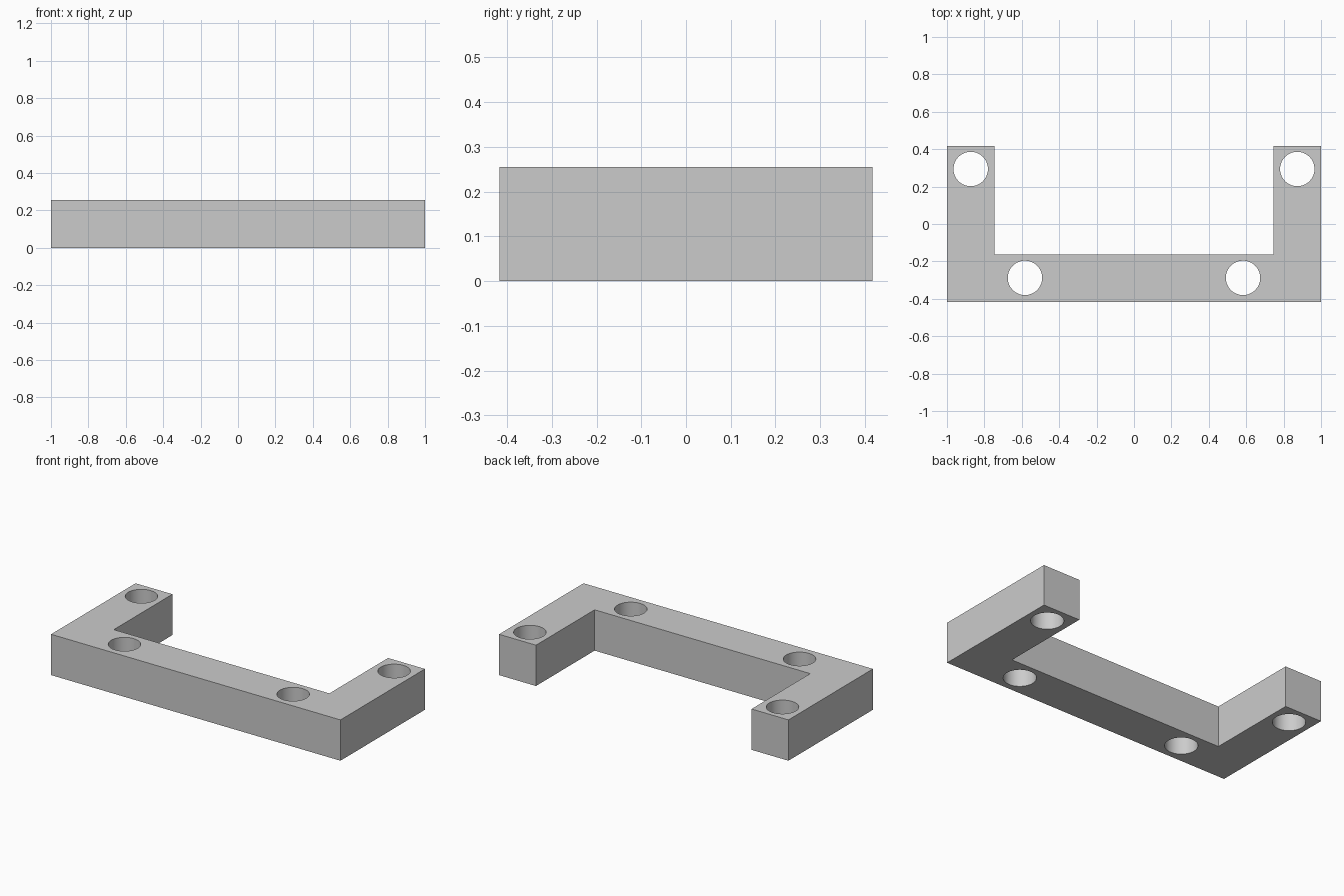
import bpy
import bmesh

if "Cube" in bpy.data.objects:
    bpy.data.objects.remove(bpy.data.objects["Cube"], do_unlink=True)

HALF_X, HALF_Y, HEIGHT = 1.0, 0.417, 0.255
WIDTH = 0.255          # width of the bar and of both arms
HOLE_RADIUS = 0.092
HOLES = [(0.873, 0.294), (0.583, -0.288)]

# Plain grey material
grey = bpy.data.materials.new("light_grey")
grey.use_nodes = True
colour = (0.6, 0.6, 0.6, 1.0)
grey.diffuse_color = colour
grey.node_tree.nodes["Principled BSDF"].inputs["Base Color"].default_value = colour

# U-shaped bracket extruded from its half outline, mirrored across x
inner_x, inner_y = HALF_X - WIDTH, WIDTH - HALF_Y
half = [(HALF_X, -HALF_Y), (HALF_X, HALF_Y), (inner_x, HALF_Y), (inner_x, inner_y)]
outline = half + [(-x, y) for x, y in reversed(half)]
bm = bmesh.new()
base = bm.faces.new([bm.verts.new((x, y, 0)) for x, y in outline])
top = bmesh.ops.extrude_face_region(bm, geom=[base])["geom"]
bmesh.ops.translate(bm, vec=(0, 0, HEIGHT),
                    verts=[v for v in top if isinstance(v, bmesh.types.BMVert)])
bmesh.ops.recalc_face_normals(bm, faces=bm.faces)
mesh = bpy.data.meshes.new("bracket")
bm.to_mesh(mesh)
bm.free()
mesh.materials.append(grey)
bracket = bpy.data.objects.new("bracket", mesh)
bpy.context.collection.objects.link(bracket)

# Round through holes, two on each side
for x, y in HOLES:
    for side in (-1, 1):
        bpy.ops.mesh.primitive_cylinder_add(vertices=64, radius=HOLE_RADIUS, depth=HEIGHT * 2,
                                            location=(side * x, y, HEIGHT / 2))
        cutter = bpy.context.object
        cutter.name = "hole_cutter"
        cutter.hide_render = True
        cutter.data.materials.append(grey)
        cut = bracket.modifiers.new("hole", 'BOOLEAN')
        cut.operation = 'DIFFERENCE'
        cut.solver = 'EXACT'
        cut.object = cutter
        bpy.ops.object.select_all(action='DESELECT')
        bpy.context.view_layer.objects.active = bracket
        bracket.select_set(True)
        bpy.ops.object.modifier_apply(modifier=cut.name)
        bpy.data.objects.remove(cutter, do_unlink=True)

# Smooth hole walls, crisp block edges
bpy.ops.object.shade_smooth_by_angle()
